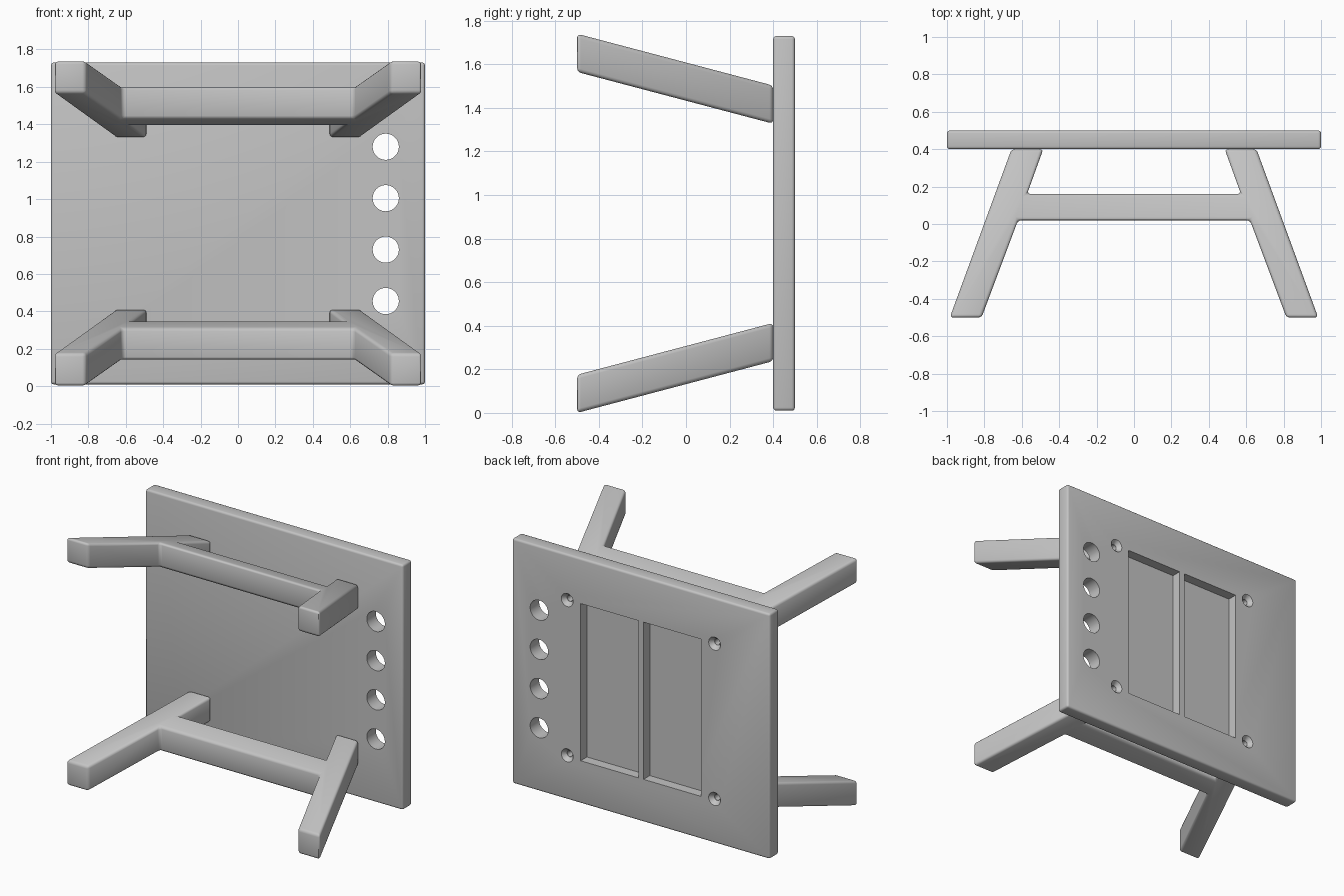
import bpy, bmesh
from math import radians
from mathutils import Matrix, Vector

if "Cube" in bpy.data.objects:
    bpy.data.objects.remove(bpy.data.objects["Cube"], do_unlink=True)

GREY = (0.55, 0.55, 0.55, 1)
mat = bpy.data.materials.new("plain grey")
mat.use_nodes = True
mat.diffuse_color = GREY
mat.node_tree.nodes["Principled BSDF"].inputs["Base Color"].default_value = GREY

MID_Z = 0.87      # height of the mirror plane between the two leg frames
BACK = 0.5        # y of the panel's back face


def make_object(name, bm):
    bmesh.ops.recalc_face_normals(bm, faces=bm.faces)
    mesh = bpy.data.meshes.new(name)
    bm.to_mesh(mesh)
    bm.free()
    mesh.materials.append(mat)
    obj = bpy.data.objects.new(name, mesh)
    bpy.context.collection.objects.link(obj)
    return obj


def add_box(bm, low, high):
    low, high = Vector(low), Vector(high)
    size = Matrix.Diagonal((*(high - low), 1))
    bmesh.ops.create_cube(bm, size=1, matrix=Matrix.Translation((low + high) / 2) @ size)


def add_cone(bm, x, z, y0, y1, r0, r1):
    """Round plug along y, from radius r0 at y0 to r1 at y1."""
    place = Matrix.Translation((x, (y0 + y1) / 2, z)) @ Matrix.Rotation(radians(-90), 4, 'X')
    bmesh.ops.create_cone(bm, cap_ends=True, segments=40, radius1=r0, radius2=r1,
                          depth=y1 - y0, matrix=place)


def add_bevel(obj, width):
    mod = obj.modifiers.new("rounded edges", 'BEVEL')
    mod.width = width
    mod.segments = 3
    mod.limit_method = 'ANGLE'
    mod.angle_limit = radians(30)


def add_cut(obj, cutter):
    mod = obj.modifiers.new("cut", 'BOOLEAN')
    mod.operation = 'DIFFERENCE'
    mod.solver = 'EXACT'
    mod.object = cutter
    cutter.hide_render = True


def finish(obj):
    bpy.ops.object.select_all(action='DESELECT')
    obj.select_set(True)
    bpy.context.view_layer.objects.active = obj
    for mod in list(obj.modifiers):
        bpy.ops.object.modifier_apply(modifier=mod.name)
    bpy.ops.object.shade_smooth_by_angle(angle=radians(40))


# Leg frame: two splayed legs joined by a crossbar, tilted towards the panel
def leg_frame(name, flip):
    half = [(0.62, 0.02), (0.815, -0.5), (0.985, -0.5),
            (0.655, 0.4), (0.485, 0.4), (0.572, 0.16)]
    outline = half + [(-x, y) for x, y in reversed(half)]
    bm = bmesh.new()
    face = bm.faces.new([bm.verts.new((x, y, 0)) for x, y in outline])
    solid = bmesh.ops.extrude_face_region(bm, geom=[face])
    top = [v for v in solid["geom"] if isinstance(v, bmesh.types.BMVert)]
    bmesh.ops.translate(bm, verts=top, vec=(0, 0, 0.175))
    for v in bm.verts:
        v.co.z += (v.co.y + 0.5) * 0.264
        if flip:
            v.co.z = 2 * MID_Z - v.co.z
    obj = make_object(name, bm)
    add_bevel(obj, 0.018)
    finish(obj)


leg_frame("lower_leg_frame", False)
leg_frame("upper_leg_frame", True)

# Panel
bm = bmesh.new()
add_box(bm, (-1, 0.4, 0.01), (1, BACK, 1.73))
panel = make_object("panel", bm)
add_bevel(panel, 0.015)

# Row of through holes, two back pockets and the screw countersinks
bm = bmesh.new()
for i in range(4):
    add_cone(bm, 0.79, 0.455 + i * 0.275, 0.3, 0.6, 0.07, 0.07)
for side in (-1, 1):
    xs = sorted((side * 0.02, side * 0.468))
    add_box(bm, (xs[0], BACK - 0.07, 0.31), (xs[1], 0.6, 1.413))
screws = [(x, z) for x in (-0.572, 0.572) for z in (0.32, 1.41)]
for x, z in screws:
    add_cone(bm, x, z, 0.47, 0.51, 0.022, 0.054)
main_cutter = make_object("panel_cutter", bm)

# Screw shafts
bm = bmesh.new()
for x, z in screws:
    add_cone(bm, x, z, 0.41, 0.48, 0.02, 0.02)
shaft_cutter = make_object("screw_cutter", bm)

add_cut(panel, main_cutter)
add_cut(panel, shaft_cutter)
finish(panel)
for cutter in (main_cutter, shaft_cutter):
    bpy.data.objects.remove(cutter, do_unlink=True)
